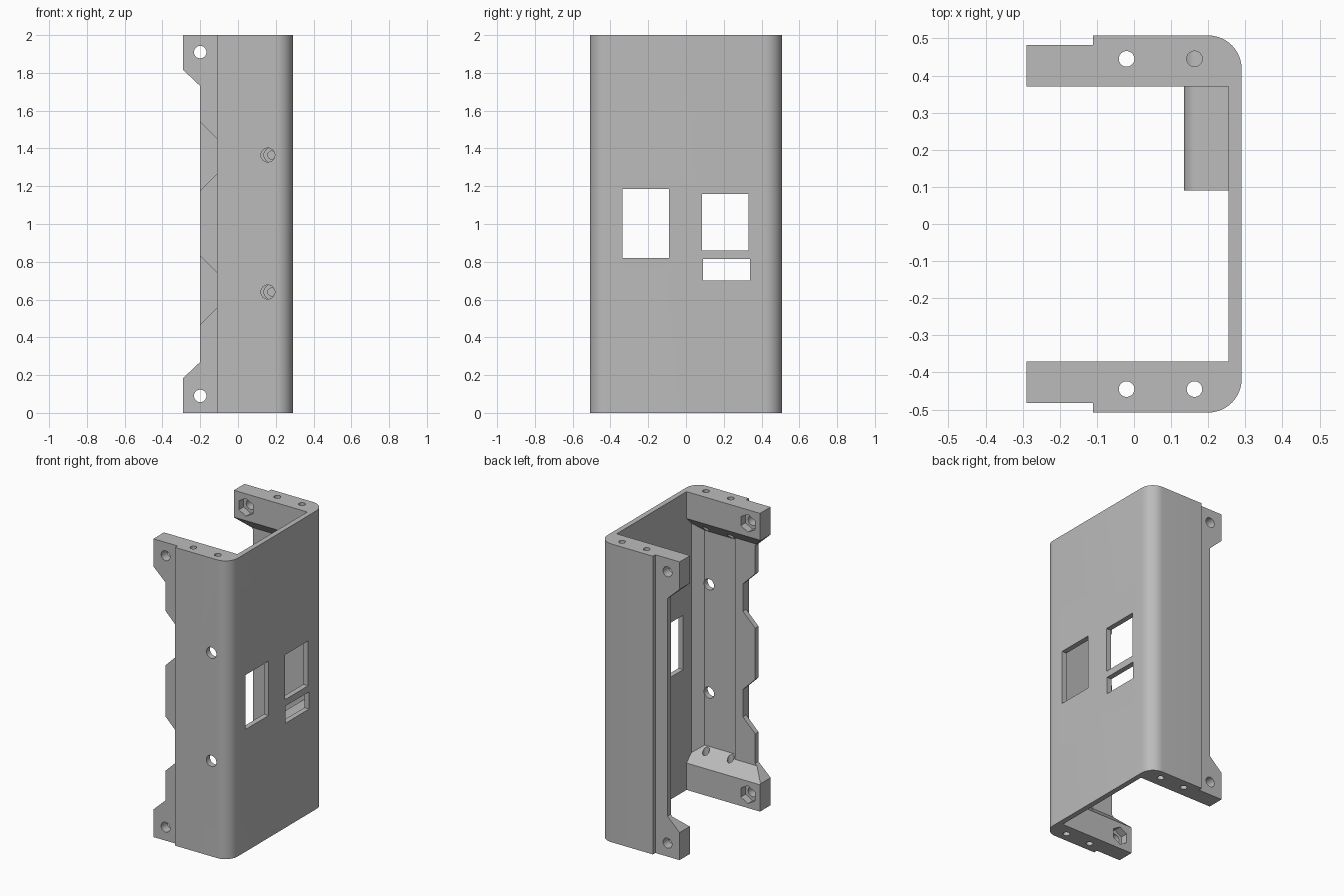
import bpy, bmesh, math

cube = bpy.data.objects.get("Cube")
if cube:
    bpy.data.objects.remove(cube, do_unlink=True)

grey = bpy.data.materials.new("mid grey")
grey.use_nodes = True
grey.diffuse_color = (0.5, 0.5, 0.5, 1)
grey.node_tree.nodes["Principled BSDF"].inputs["Base Color"].default_value = (0.5, 0.5, 0.5, 1)

PLACE = {
    "x": lambda a, b, t: (t, a, b),   # profile in y, z
    "y": lambda a, b, t: (a, t, b),   # profile in x, z
    "z": lambda a, b, t: (a, b, t),   # profile in x, y
}


def prism(name, profile, axis, low, high):
    """Extrude a closed profile; low and high may be functions of the point."""
    level = lambda v, p: v(*p) if callable(v) else v
    bm = bmesh.new()
    rings = [[bm.verts.new(PLACE[axis](*p, level(end, p))) for p in profile]
             for end in (low, high)]
    n = len(profile)
    for i in range(n):
        j = (i + 1) % n
        bm.faces.new((rings[0][i], rings[0][j], rings[1][j], rings[1][i]))
    for ring in rings:
        bm.faces.new(ring)
    bmesh.ops.recalc_face_normals(bm, faces=bm.faces)
    mesh = bpy.data.meshes.new(name)
    bm.to_mesh(mesh)
    bm.free()
    mesh.materials.append(grey)
    obj = bpy.data.objects.new(name, mesh)
    bpy.context.collection.objects.link(obj)
    return obj


def arc(cx, cy, r, start, end, steps):
    angles = [math.radians(start + (end - start) * i / steps) for i in range(steps + 1)]
    return [(cx + r * math.cos(a), cy + r * math.sin(a)) for a in angles]


def circle(cx, cy, r, sides=32, turn=0):
    return arc(cx, cy, r, turn, turn + 360, sides)[:-1]


def rect(a0, a1, b0, b1):
    return [(a0, b0), (a1, b0), (a1, b1), (a0, b1)]


def cut(target, *shape):
    """Subtract a prism from the target and discard the cutter."""
    cutter = prism("cutter", *shape)
    cutter.hide_render = True
    mod = target.modifiers.new("cut", "BOOLEAN")
    mod.operation = "DIFFERENCE"
    mod.solver = "EXACT"
    mod.object = cutter
    select(target)
    bpy.ops.object.modifier_apply(modifier=mod.name)
    bpy.data.objects.remove(cutter, do_unlink=True)


def select(obj):
    bpy.ops.object.select_all(action="DESELECT")
    obj.select_set(True)
    bpy.context.view_layer.objects.active = obj


# Channel body: U outline with rounded outer corners and stepped flange ends
half = [(0.255, 0.37), (-0.29, 0.37), (-0.29, 0.482), (-0.11, 0.482), (-0.11, 0.508)]
half += arc(0.2, 0.418, 0.09, 90, 0, 12)
mirrored = [(x, -y) for x, y in reversed(half)]
housing = prism("channel_housing", half + mirrored, "z", 0, 2)

# Hollow each flange between end blocks that ramp into the thin wall
pocket = [(0.255, 0.3), (0.255, 0.42), (0.19, 0.47), (-0.05, 0.47),
          (-0.05, 0.447), (-0.35, 0.447), (-0.35, 0.3)]
ramp = lambda x, y: 0.18 + abs(y) - 0.37
for side in (-1, 1):
    cut(housing, [(x, y * side) for x, y in pocket], "z",
        ramp, lambda x, y: 2 - ramp(x, y))

# Trim the flange edges back between the corner ears
cut(housing, [(-0.2, 0.27), (-0.2, 1.73), (-0.35, 1.872), (-0.35, 0.128)], "y", -0.6, 0.6)

# Tapered notches in the front flange edge
for z in (0.65, 1.358):
    cut(housing, [(-0.11, z - 0.092), (-0.11, z + 0.092),
                  (-0.22, z + 0.202), (-0.22, z - 0.202)], "y", -0.6, -0.3)

# Panel windows
for window in (rect(-0.335, -0.09, 0.82, 1.185), rect(0.085, 0.33, 0.86, 1.16),
               rect(0.09, 0.338, 0.7, 0.815)):
    cut(housing, window, "x", 0.2, 0.35)

# Ear bolt holes with hexagonal nut pockets, and vertical screw holes
for z in (0.09, 1.91):
    cut(housing, circle(-0.2, z, 0.033), "y", -0.6, 0.6)
    cut(housing, circle(-0.2, z, 0.06, 6, 30), "y", -0.42, 0.42)
for side in (-1, 1):
    for x in (-0.02, 0.163):
        cut(housing, circle(x, side * 0.445, 0.021), "z", -0.1, 2.1)

# Front access holes and the round-nosed posts behind them
posts = []
for name, z in (("lower_post", 0.64), ("upper_post", 1.365)):
    cut(housing, circle(0.158, z, 0.037), "y", -0.6, -0.4)
    nose = arc(0.175, z, 0.04, 90, 270, 16)
    post = prism(name, nose + [(0.265, z - 0.04), (0.265, z + 0.04)], "y", 0.09, 0.48)
    cut(post, circle(0.178, z, 0.021), "y", 0.05, 0.3)
    posts.append(post)

for obj in [housing] + posts:
    select(obj)
    bpy.ops.object.shade_smooth_by_angle(angle=math.radians(25))
